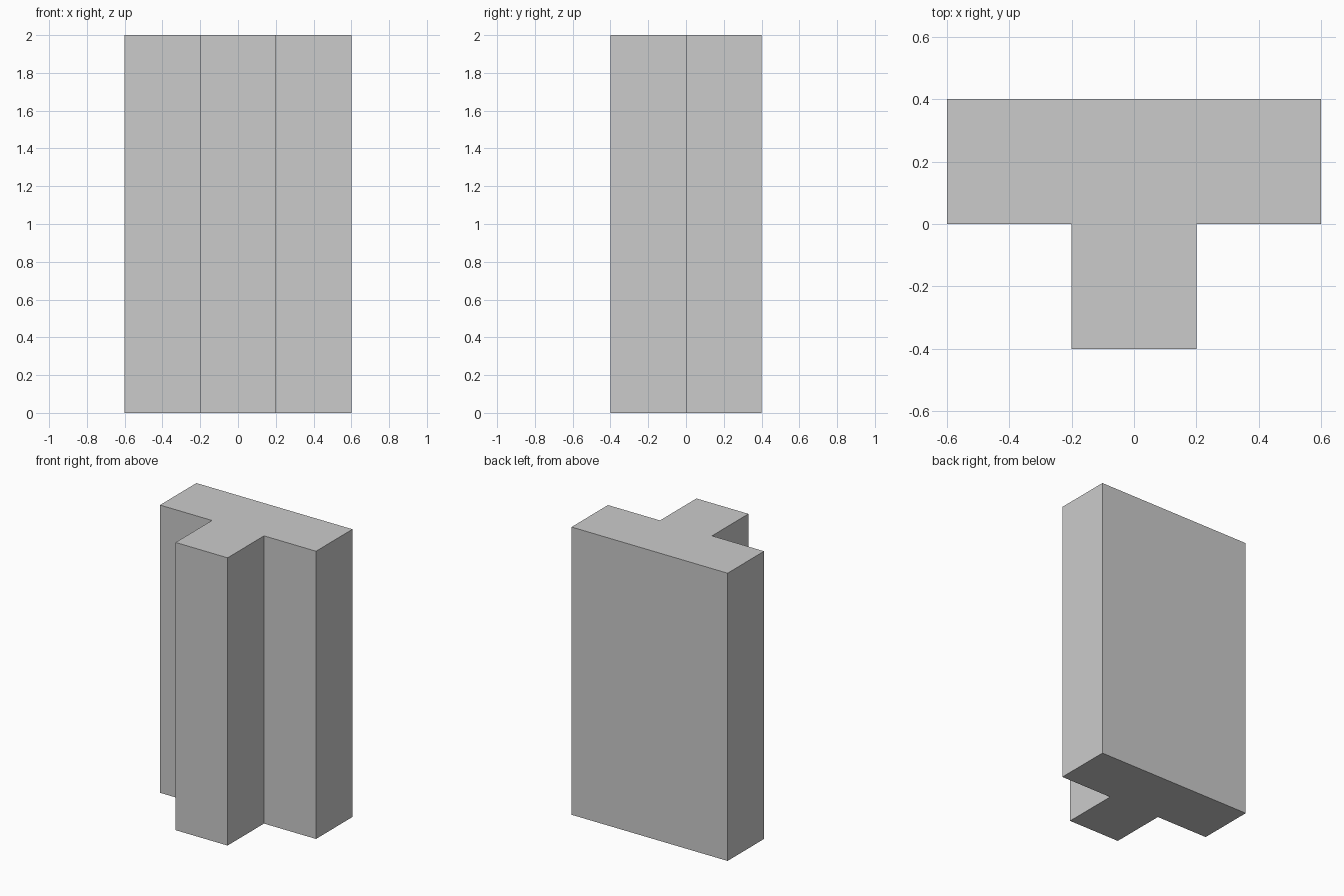
import bpy
import bmesh

if "Cube" in bpy.data.objects:
    bpy.data.objects.remove(bpy.data.objects["Cube"])

HEIGHT = 2.0

# T-shaped cross-section, counter-clockwise seen from above
profile = [(-0.2, -0.4), (0.2, -0.4), (0.2, 0.0), (0.6, 0.0),
           (0.6, 0.4), (-0.6, 0.4), (-0.6, 0.0), (-0.2, 0.0)]

# Extrude the profile upward into a solid prism
bm = bmesh.new()
base = bm.faces.new([bm.verts.new((x, y, 0.0)) for x, y in profile])
extruded = bmesh.ops.extrude_face_region(bm, geom=[base], use_keep_orig=True)
top_verts = [g for g in extruded["geom"] if isinstance(g, bmesh.types.BMVert)]
bmesh.ops.translate(bm, vec=(0.0, 0.0, HEIGHT), verts=top_verts)
bmesh.ops.recalc_face_normals(bm, faces=bm.faces[:])

mesh = bpy.data.meshes.new("t_shaped_block")
bm.to_mesh(mesh)
bm.free()
block = bpy.data.objects.new("t_shaped_block", mesh)
bpy.context.collection.objects.link(block)
